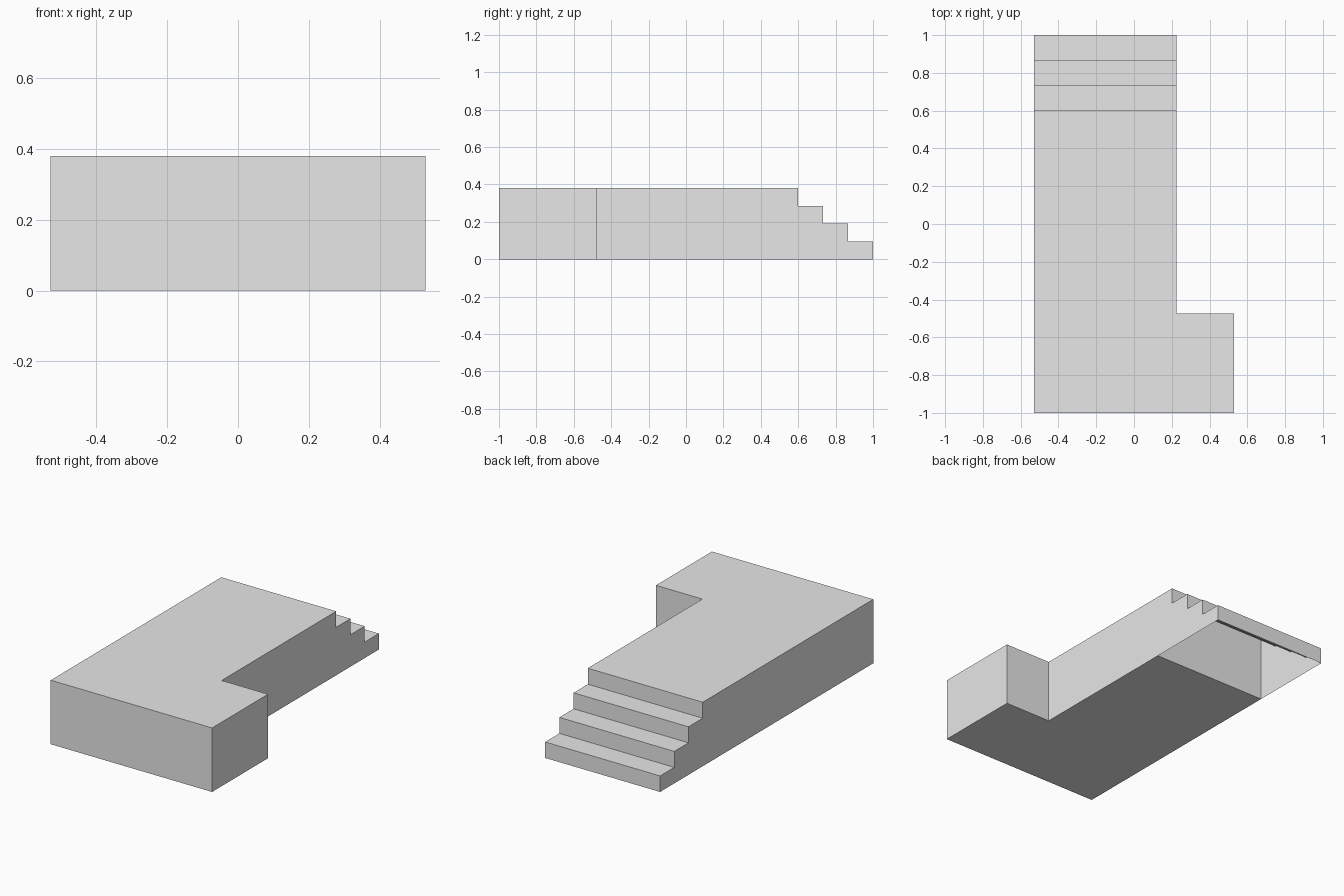
import bpy
import bmesh

if "Cube" in bpy.data.objects:
    bpy.data.objects.remove(bpy.data.objects["Cube"], do_unlink=True)

# Overall sizes
LEFT, RIGHT, NOTCH_X = -0.53, 0.53, 0.225
FRONT, BACK, NOTCH_Y = -1.0, 1.0, -0.475
STAIR_START, TOP_EDGE, HEIGHT = 0.476, 0.6, 0.38
STEPS = 4

grey = bpy.data.materials.new("plain_grey")
grey.use_nodes = True
grey.diffuse_color = (0.8, 0.8, 0.8, 1)
grey.node_tree.nodes["Principled BSDF"].inputs["Base Color"].default_value = (0.8, 0.8, 0.8, 1)


def extrude_profile(name, points, offset):
    """Closed prism: a flat outline pushed along an offset."""
    bm = bmesh.new()
    face = bm.faces.new([bm.verts.new(p) for p in points])
    moved = bmesh.ops.extrude_face_region(bm, geom=[face], use_keep_orig=True)
    verts = [g for g in moved["geom"] if isinstance(g, bmesh.types.BMVert)]
    bmesh.ops.translate(bm, verts=verts, vec=offset)
    bmesh.ops.recalc_face_normals(bm, faces=bm.faces)
    return bm


def finish(name, bm):
    mesh = bpy.data.meshes.new(name)
    bm.to_mesh(mesh)
    bm.free()
    mesh.materials.append(grey)
    obj = bpy.data.objects.new(name, mesh)
    bpy.context.collection.objects.link(obj)
    return obj


# L-shaped platform, closed on all sides
outline = [(LEFT, FRONT), (RIGHT, FRONT), (RIGHT, NOTCH_Y),
           (NOTCH_X, NOTCH_Y), (NOTCH_X, STAIR_START), (LEFT, STAIR_START)]
finish("platform", extrude_profile("platform", [(x, y, 0) for x, y in outline],
                                   (0, 0, HEIGHT)))

# Stairs: stepped side profile, hollow and open underneath
rise = HEIGHT / STEPS
run = (BACK - TOP_EDGE) / (STEPS - 1)
profile = [(STAIR_START, 0), (STAIR_START, HEIGHT)]
for i in range(STEPS):
    y = TOP_EDGE + run * i
    profile += [(y, HEIGHT - rise * i), (y, HEIGHT - rise * (i + 1))]
stairs = extrude_profile("stairs", [(LEFT, y, z) for y, z in profile],
                         (NOTCH_X - LEFT, 0, 0))

# Remove the underside and the face shared with the platform
hidden = [f for f in stairs.faces
          if all(v.co.z < 0.001 for v in f.verts)
          or all(abs(v.co.y - STAIR_START) < 0.001 for v in f.verts)]
bmesh.ops.delete(stairs, geom=hidden, context='FACES')
finish("stairs", stairs)
